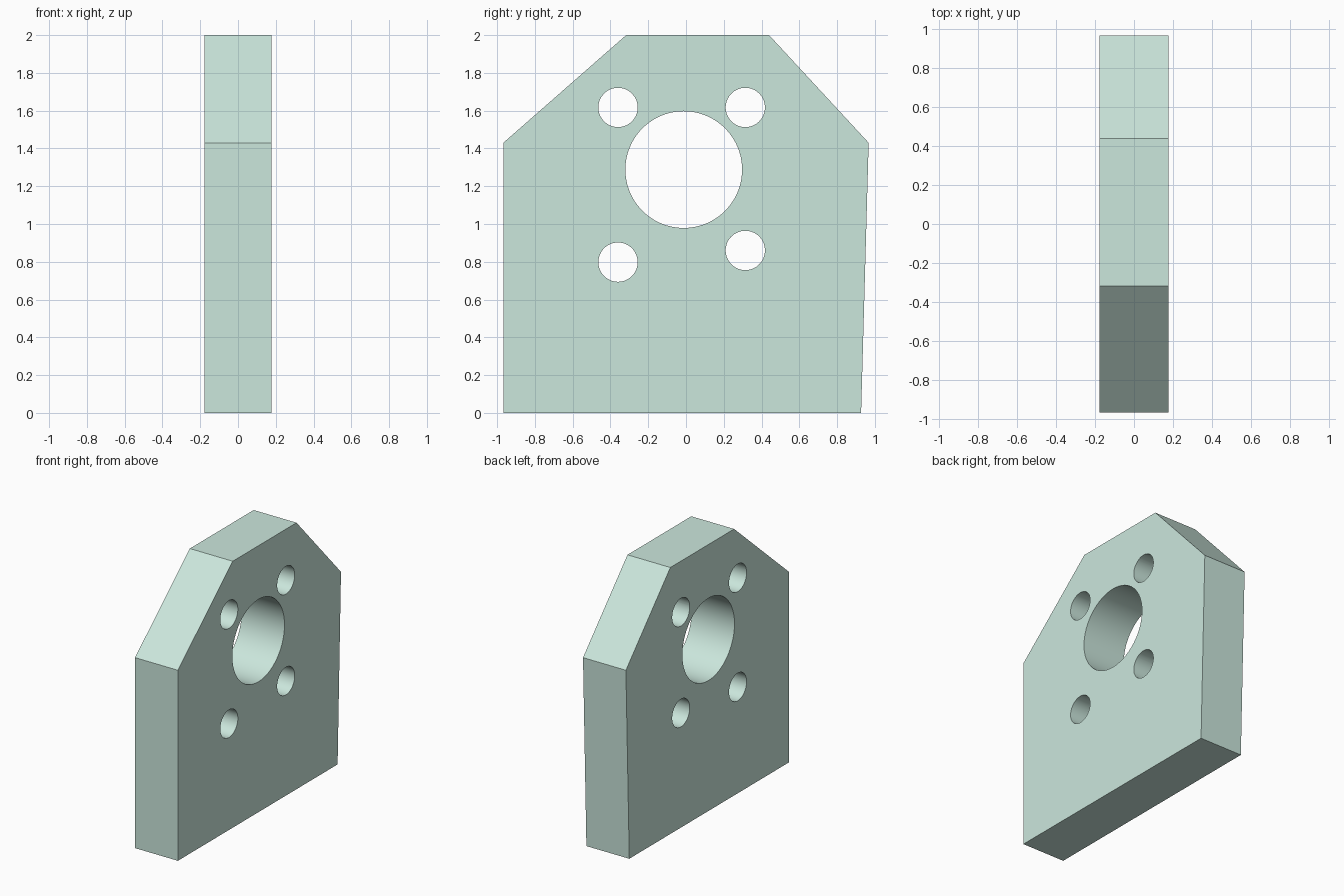
import bpy, bmesh, math

if "Cube" in bpy.data.objects:
    bpy.data.objects.remove(bpy.data.objects["Cube"])

HALF = 0.178  # half thickness along x

# Plate: side profile (y, z) extruded along x
profile = [(-0.967, 0), (0.927, 0), (0.967, 1.43), (0.44, 2.0), (-0.317, 2.0), (-0.967, 1.43)]
bm = bmesh.new()
face = bm.faces.new([bm.verts.new((-HALF, y, z)) for y, z in profile])
ext = bmesh.ops.extrude_face_region(bm, geom=[face])
for v in ext["geom"]:
    if isinstance(v, bmesh.types.BMVert):
        v.co.x = HALF
bmesh.ops.recalc_face_normals(bm, faces=bm.faces)
mesh = bpy.data.meshes.new("mounting_plate")
bm.to_mesh(mesh)
bm.free()
plate = bpy.data.objects.new("mounting_plate", mesh)
bpy.context.collection.objects.link(plate)

mat = bpy.data.materials.new("pale_green")
mat.diffuse_color = (0.6, 0.8, 0.72, 1)
mat.use_nodes = True
mat.node_tree.nodes["Principled BSDF"].inputs["Base Color"].default_value = mat.diffuse_color
mesh.materials.append(mat)


# Round through-hole along x
def drill(name, y, z, radius, sides):
    bpy.ops.mesh.primitive_cylinder_add(vertices=sides, radius=radius, depth=1,
                                        location=(0, y, z), rotation=(0, math.pi / 2, 0))
    cutter = bpy.context.object
    cutter.name = name
    cutter.hide_render = True
    cutter.data.materials.append(mat)
    mod = plate.modifiers.new(name, 'BOOLEAN')
    mod.operation = 'DIFFERENCE'
    mod.solver = 'EXACT'
    mod.object = cutter
    bpy.context.view_layer.objects.active = plate
    bpy.ops.object.modifier_apply(modifier=mod.name)
    bpy.data.objects.remove(cutter)


# Centre bore and four bolt holes
drill("centre_bore", -0.012, 1.288, 0.309, 96)
for y, z in [(-0.36, 1.617), (0.314, 1.617), (-0.36, 0.798), (0.314, 0.86)]:
    drill("bolt_hole", y, z, 0.104, 64)

# Smooth hole walls, sharp plate edges
bpy.ops.object.select_all(action='DESELECT')
plate.select_set(True)
bpy.context.view_layer.objects.active = plate
bpy.ops.object.shade_smooth_by_angle(angle=math.radians(30))
